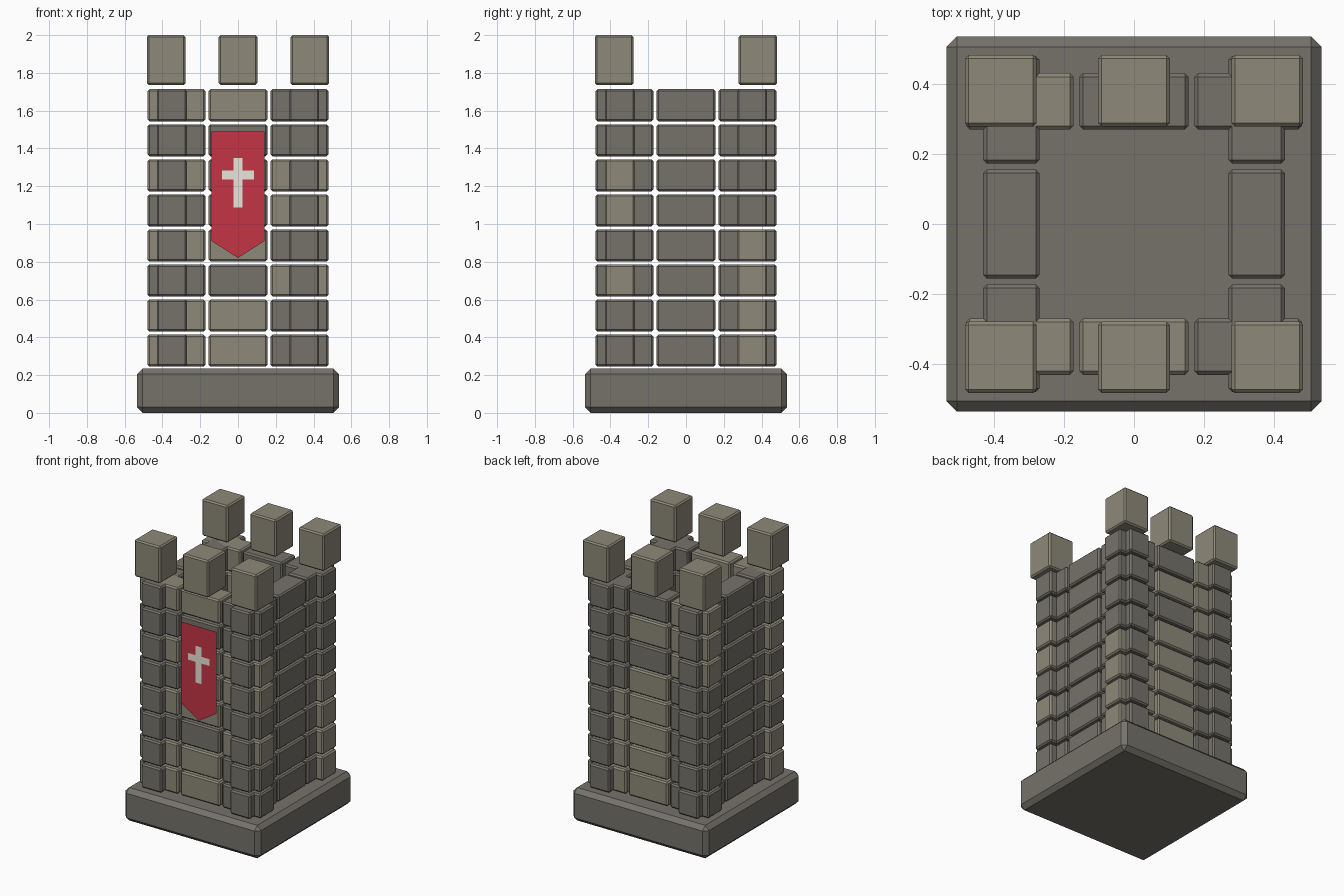
import bpy, bmesh, random

if "Cube" in bpy.data.objects:
    bpy.data.objects.remove(bpy.data.objects["Cube"])

random.seed(4)


def material(name, rgb):
    m = bpy.data.materials.new(name)
    m.diffuse_color = (*rgb, 1)
    m.use_nodes = True
    m.node_tree.nodes["Principled BSDF"].inputs["Base Color"].default_value = m.diffuse_color
    return m


LIGHT = material("light_stone", (0.27, 0.25, 0.19))
DARK = material("dark_stone", (0.18, 0.17, 0.145))
RED = material("red_cloth", (0.55, 0.035, 0.06))
WHITE = material("white_cloth", (0.8, 0.78, 0.7))


def finish(name, bm, mat):
    mesh = bpy.data.meshes.new(name)
    bm.to_mesh(mesh)
    bm.free()
    mesh.materials.append(mat)
    ob = bpy.data.objects.new(name, mesh)
    bpy.context.collection.objects.link(ob)
    return ob


def block(name, centre, size, mat, bevel=0.01):
    """Box with chamfered edges."""
    bm = bmesh.new()
    bmesh.ops.create_cube(bm, size=1)
    for v in bm.verts:
        v.co = [c + s * k for c, s, k in zip(centre, size, v.co)]
    bmesh.ops.bevel(bm, geom=bm.edges[:], offset=bevel, segments=1,
                    affect='EDGES', profile=0.5)
    return finish(name, bm, mat)


def cloth(name, outline, y, mat):
    """Flat sheet facing -y from an (x, z) outline."""
    bm = bmesh.new()
    bm.faces.new([bm.verts.new((x, y, z)) for x, z in outline])
    return finish(name, bm, mat)


# Base slab
block("base", (0, 0, 0.1175), (1.07, 1.07, 0.235), DARK, 0.03)

# Eight courses: a middle brick per wall, two crossing bricks per corner
LONG, THICK, HIGH = 0.306, 0.16, 0.17
front_tones = "LLDLLLDL"
for row, tone in enumerate(front_tones):
    z = 0.33 + 0.1855 * row
    for s, side in ((-1, "front"), (1, "back")):
        mat = LIGHT if s > 0 and random.random() < 0.6 or s < 0 and tone == "L" else DARK
        block(f"{side}_wall_brick_{row}", (0, 0.35 * s, z), (LONG + 0.004, THICK, HIGH), mat)
    for s, side in ((-1, "left"), (1, "right")):
        block(f"{side}_wall_brick_{row}", (0.35 * s, 0, z), (THICK, LONG + 0.004, HIGH), DARK)
    for sx in (-1, 1):
        for sy in (-1, 1):
            mat = random.choice((LIGHT, DARK))
            if row == 7:
                mat = LIGHT if sx < 0 else DARK
            block(f"corner_brick_across_{row}", (0.326 * sx, 0.35 * sy, z), (LONG, THICK, HIGH), mat)
            block(f"corner_brick_deep_{row}", (0.35 * sx, 0.326 * sy, z), (THICK, LONG, HIGH), DARK)

# Battlement blocks
for x in (-0.38, 0, 0.38):
    for y in (-0.38, 0.38):
        block("battlement", (x, y, 1.868), (0.204, 0.204, 0.264), LIGHT)

# Pointed banner with a cross
cloth("banner", [(-0.14, 1.49), (-0.14, 0.91), (0, 0.82), (0.14, 0.91), (0.14, 1.49)], -0.44, RED)
w, a, lo, hi = 0.024, 0.085, 1.235, 1.283
cloth("banner_cross", [(-w, 1.35), (-w, hi), (-a, hi), (-a, lo), (-w, lo), (-w, 1.088),
                       (w, 1.088), (w, lo), (a, lo), (a, hi), (w, hi), (w, 1.35)], -0.443, WHITE)
